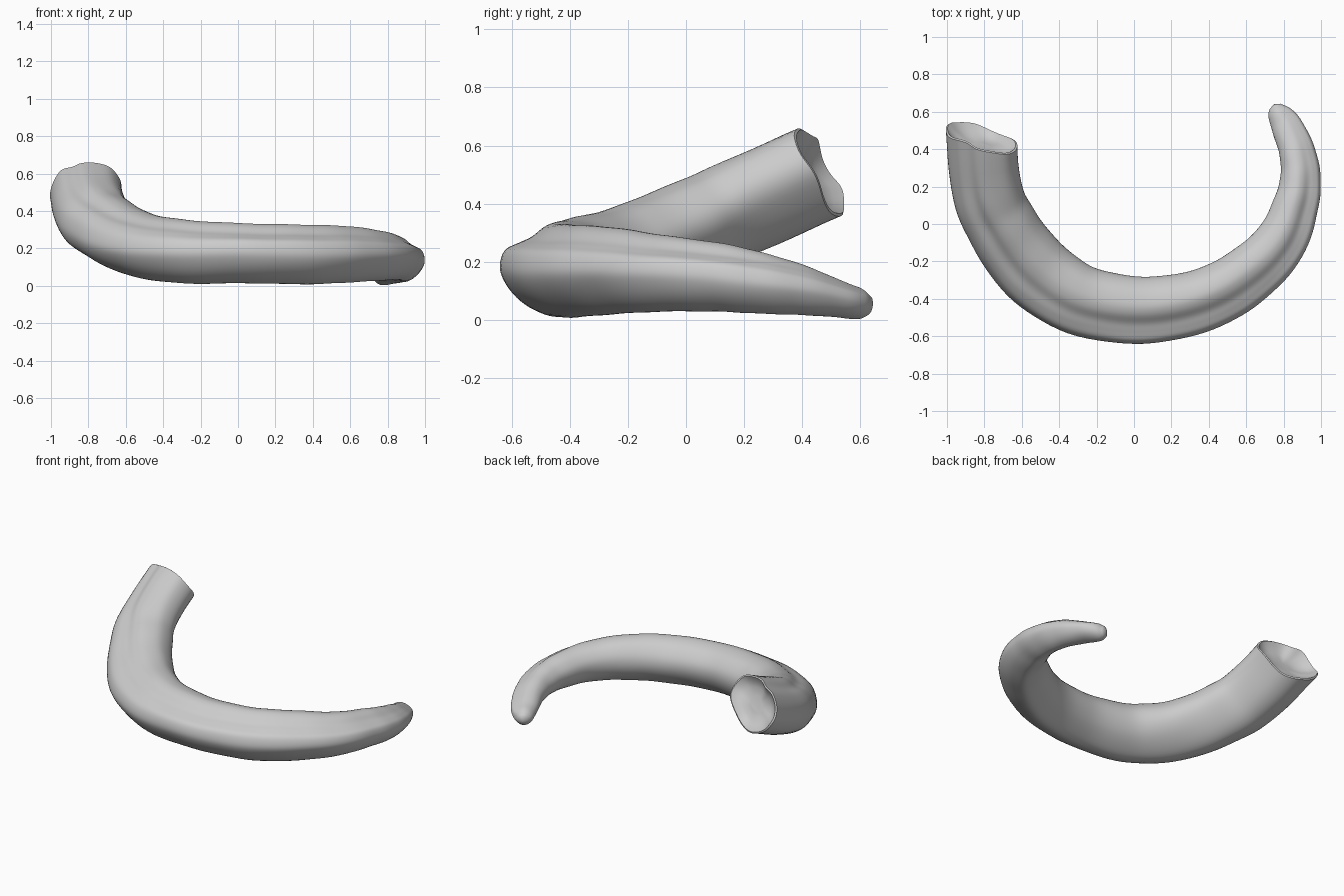
import bpy, bmesh, math
from mathutils import Vector

if "Cube" in bpy.data.objects:
    bpy.data.objects.remove(bpy.data.objects["Cube"], do_unlink=True)

# Horn centre line: x, y, z, half width, half height (base to tip)
STATIONS = [
    (-.815, .465, .512, .187, .168), (-.785, .18, .385, .188, .17),
    (-.70, -.02, .30, .192, .172), (-.535, -.24, .22, .20, .17),
    (-.285, -.405, .182, .19, .17), (.05, -.46, .173, .18, .16),
    (.37, -.405, .167, .168, .158), (.605, -.275, .168, .157, .15),
    (.78, -.10, .16, .141, .133), (.865, .10, .147, .122, .118),
    (.89, .25, .127, .108, .105), (.87, .39, .104, .096, .088),
    (.815, .525, .072, .083, .064), (.772, .595, .055, .06, .053),
    (.755, .628, .05, .033, .033)]

# Cross-sections: outward, up; a groove above the outer side, a flat below inside
BASE = [(1, -.25), (.93, .2), (.72, .58), (.4, .74), (.15, .94), (-.2, 1),
        (-.65, .9), (-.95, .5), (-.98, .1), (-.74, -.35), (-.37, -.8),
        (.03, -1), (.42, -.97), (.76, -.8), (.94, -.55)]
MIDDLE = [(1, .05), (.9, .4), (.65, .56), (.4, .69), (.12, .92), (-.2, 1),
          (-.62, .85), (-.93, .45), (-.98, 0), (-.8, -.45), (-.43, -.81),
          (-.05, -1), (.34, -.87), (.67, -.6), (.91, -.26)]


def spline(points, per_span, closed=False):
    """Catmull-Rom curve through points of any dimension."""
    pts = [Vector(p) for p in points]
    n = len(pts)
    get = (lambda i: pts[i % n]) if closed else (lambda i: pts[max(0, min(n - 1, i))])
    out = []
    for i in range(n if closed else n - 1):
        p, q, r, s = (get(i + k) for k in (-1, 0, 1, 2))
        for k in range(per_span):
            t = k / per_span
            out.append(q + ((r - p) * t + (p * 2 - q * 5 + r * 4 - s) * t ** 2
                            + (q * 3 - p - r * 3 + s) * t ** 3) * .5)
    return out if closed else out + [pts[-1]]


axis = spline([s[:3] for s in STATIONS], 8)
sizes = spline([(s[3], s[4]) for s in STATIONS], 8)
base_section = spline(BASE, 4, closed=True)
middle_section = spline(MIDDLE, 4, closed=True)
count, around = len(axis), len(base_section)

bm = bmesh.new()


def add_ring(i, scale=1.0, shift=0.0, ragged=0.0, skew=0.0):
    """One cross-section across the centre line; skew lengthens the outer side."""
    tangent = (axis[min(i + 1, count - 1)] - axis[max(i - 1, 0)]).normalized()
    outward = tangent.cross(Vector((0, 0, 1))).normalized()
    up = outward.cross(tangent)
    u = i / (count - 1)
    blend = min(1, u / .35)
    roundness = max(0, (u - .65) / .35)
    ring = []
    for k in range(around):
        a = math.tau * k / around
        p = base_section[k].lerp(middle_section[k], blend)
        p = p.lerp(p.normalized(), roundness)
        # gentle hand-worn dents
        wear = 1 + .012 * math.sin(37 * u + 3 * a) * math.sin(61 * u - 2 * a)
        edge = ragged * (math.sin(3 * a + 1) + .6 * math.sin(5 * a)) - skew * p.x
        ring.append(bm.verts.new(
            axis[i] + (outward * p.x * sizes[i].x + up * p.y * sizes[i].y) * scale * wear
            + tangent * (shift + edge)))
    return ring


def bridge(first, second):
    for k in range(around):
        j = (k + 1) % around
        bm.faces.new((first[k], first[j], second[j], second[k]))


# Hollow broken base, then the outer skin
rings = [add_ring(0, .3, .055, 0, .01), add_ring(0, .6, .048, .004, .025),
         add_ring(0, .82, .025, .007, .04), add_ring(0, .95, 0, .009, .05),
         add_ring(0, 1, .006, .009, .05), add_ring(2, 1, 0, 0, .02)]
rings += [add_ring(i) for i in range(4, count)]
for first, second in zip(rings, rings[1:]):
    bridge(first, second)
bm.faces.new(rings[0])

# Rounded tip
end = bm.verts.new(axis[-1] + (axis[-1] - axis[-2]).normalized() * .015)
for k in range(around):
    bm.faces.new((rings[-1][k], rings[-1][(k + 1) % around], end))
bmesh.ops.recalc_face_normals(bm, faces=bm.faces)

mesh = bpy.data.meshes.new("horn")
bm.to_mesh(mesh)
bm.free()
horn = bpy.data.objects.new("horn", mesh)
bpy.context.collection.objects.link(horn)

# Plain grey
grey = bpy.data.materials.new("plain grey")
grey.use_nodes = True
colour = (.6, .6, .6, 1)
grey.diffuse_color = colour
grey.node_tree.nodes["Principled BSDF"].inputs["Base Color"].default_value = colour
mesh.materials.append(grey)

bpy.context.view_layer.objects.active = horn
horn.select_set(True)
bpy.ops.object.shade_smooth_by_angle(angle=math.radians(40))
